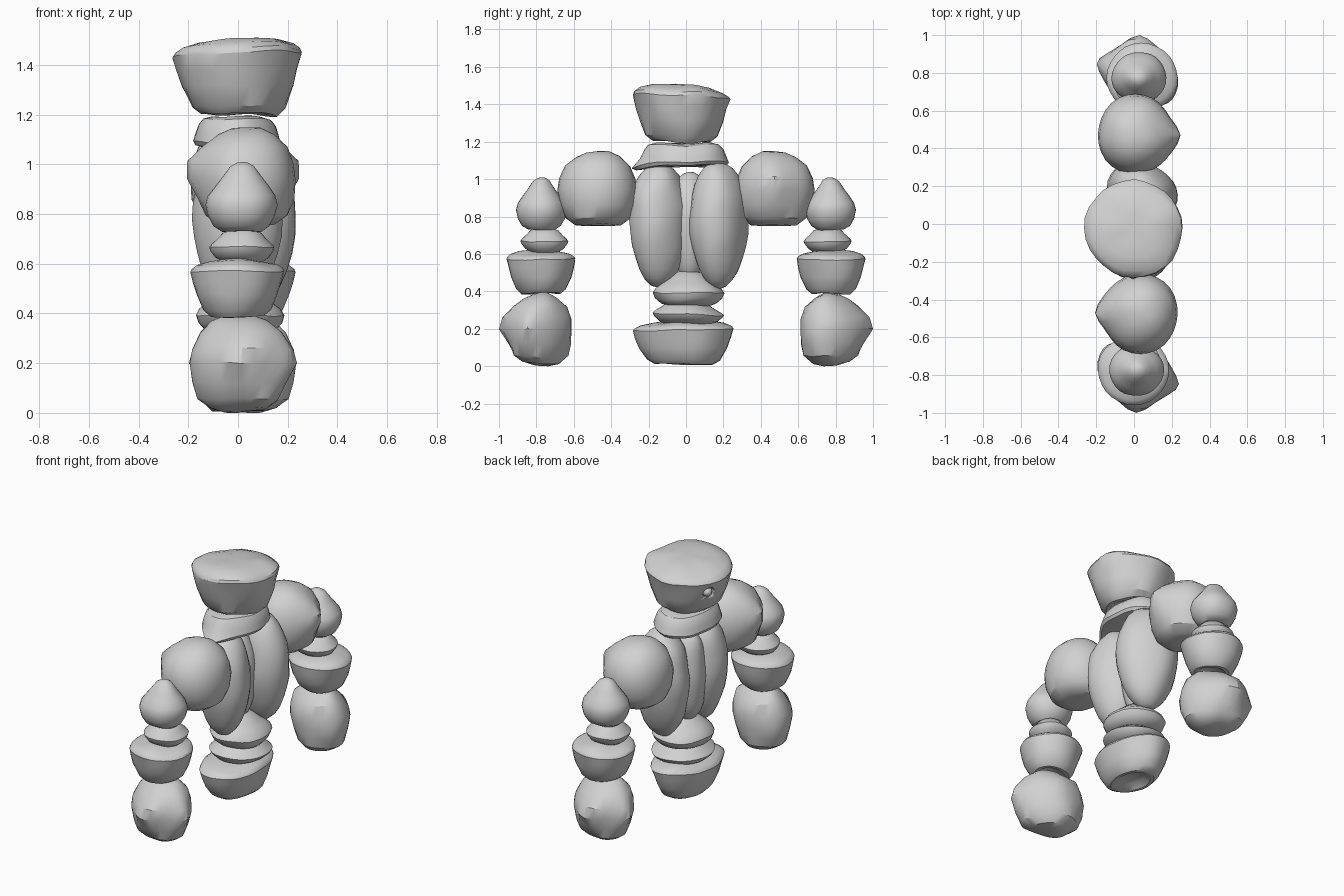
import bpy, bmesh, math
from mathutils import Vector, Matrix, noise

if "Cube" in bpy.data.objects:
    bpy.data.objects.remove(bpy.data.objects["Cube"])

stone_grey = bpy.data.materials.new("stone_grey")
stone_grey.use_nodes = True
COLOUR = (0.64, 0.64, 0.64, 1)
stone_grey.diffuse_color = COLOUR
stone_grey.node_tree.nodes["Principled BSDF"].inputs["Base Color"].default_value = COLOUR

# Stone profiles: (radius, height), both from 0 to 1
BOWL = [(0, .14), (.3, .1), (.48, 0), (.58, 0), (.72, .1), (.86, .36), (.94, .58),
        (1, .77), (.97, .82), (.86, .88), (.6, .94), (.3, .97), (0, .98)]
COLLAR = [(0, .1), (.6, 0), (.94, .06), (1, .2), (.95, .45), (.88, .75),
          (.78, .93), (.6, 1), (0, 1)]
DISC = [(0, 0), (.6, .03), (.82, .17), (.96, .36), (1, .48), (.93, .58),
        (.75, .76), (.6, .93), (.4, 1), (0, 1)]
EGG = [(0, 0), (.55, 0), (.78, .08), (.93, .22), (1, .38), (.93, .51),
       (.75, .65), (.54, .8), (.34, .94), (.15, .99), (0, 1)]
BOULDER = [(0, 0), (.3, 0), (.58, .02), (.82, .11), (.95, .28), (1, .48), (.96, .64),
           (.82, .81), (.56, .93), (.3, .99), (0, 1)]
STEPS = 14
LOBE = [(math.sin(math.pi * i / STEPS) ** .88, (.5 - .5 * math.cos(math.pi * i / STEPS)) ** .88)
        for i in range(STEPS + 1)]


def stone(name, profile, xs, ys, zs, rough=.012, spikes=(), tilt=(0, 0), skew=0, sides=28):
    """Turn a profile into a rough stone that fills the given x, y and z ranges."""
    centre = Vector([(a + b) / 2 for a, b in (xs, ys, zs)])
    half = Vector([(b - a) / 2 for a, b in (xs, ys, zs)])
    bm = bmesh.new()
    rings = []
    for r, t in profile:
        count = sides if r > 0 else 1
        ring = []
        for i in range(count):
            a = math.tau * i / count
            unit = Vector((r * math.cos(a), r * math.sin(a), 2 * t - 1))
            p = Vector([c + h * u for c, h, u in zip(centre, half, unit)])
            p -= Vector((unit.y, unit.x, 0)) * skew
            p.z += t * (tilt[0] * unit.x + tilt[1] * unit.y)
            p += noise.noise_vector(p * 7) * rough
            for way, reach in spikes:
                way = Vector(way).normalized()
                p += way * reach * max(0, unit.normalized().dot(way)) ** 14
            ring.append(bm.verts.new(p))
        rings.append(ring)
    for low, high in zip(rings, rings[1:]):
        for i in range(sides):
            j = (i + 1) % sides
            if len(low) == 1:
                bm.faces.new((low[0], high[j], high[i]))
            elif len(high) == 1:
                bm.faces.new((low[i], low[j], high[0]))
            else:
                bm.faces.new((low[i], low[j], high[j], high[i]))
    mesh = bpy.data.meshes.new(name)
    bm.to_mesh(mesh)
    bm.free()
    mesh.materials.append(stone_grey)
    obj = bpy.data.objects.new(name, mesh)
    bpy.context.collection.objects.link(obj)
    smooth(obj)
    return obj


def smooth(obj):
    bpy.ops.object.select_all(action='DESELECT')
    obj.select_set(True)
    bpy.context.view_layer.objects.active = obj
    bpy.ops.object.shade_smooth_by_angle(angle=math.radians(32))


def ball(name, radius, place):
    bpy.ops.mesh.primitive_uv_sphere_add(segments=16, ring_count=10, radius=radius, location=place)
    obj = bpy.context.object
    obj.name = name
    obj.data.materials.append(stone_grey)
    smooth(obj)
    return obj


# Head with a round eye set in a socket
head = stone("head", BOWL, (-.26, .26), (-.285, .235), (1.2, 1.515), .014, tilt=(.015, -.015))
cutter = ball("socket_cutter", .036, (-.215, .08, 1.36))
cutter.hide_render = True
cut = head.modifiers.new("socket", 'BOOLEAN')
cut.operation = 'DIFFERENCE'
cut.solver = 'EXACT'
cut.object = cutter
bpy.context.view_layer.objects.active = head
bpy.ops.object.modifier_apply(modifier=cut.name)
bpy.data.objects.remove(cutter)
ball("eye", .029, (-.205, .076, 1.36))

# Trunk
stone("neck_collar", COLLAR, (-.18, .17), (-.25, .225), (1.065, 1.19),
      spikes=[((0, -1, -.6), .05)], tilt=(0, .006))
stone("spine", LOBE, (-.14, .1), (-.09, .13), (.45, 1.04))
stone("waist", EGG, (-.17, .19), (-.175, .205), (.32, .51), .01)
stone("hip_disc", DISC, (-.17, .19), (-.18, .205), (.22, .34), .008, tilt=(0, -.015))
stone("foot", BOWL, (-.185, .185), (-.285, .255), (.01, .25), .01, tilt=(0, .008))
stone("front_torso_lobe", LOBE, (-.18, .175), (-.305, .02), (.42, 1.09), skew=.015)
stone("back_torso_lobe", LOBE, (-.135, .23), (.02, .33), (.415, 1.085), skew=.015)

# Arm stones: each is built on the front side, then turned half round for the back
ARM = [
    ("shoulder", BOULDER, (-.165, .235), (-.685, -.26), (.748, 1.148),
     dict(spikes=[((-1, 0, .15), .05)], rough=.008)),
    ("elbow", EGG, (-.13, .16), (-.91, -.64), (.73, 1.01), dict(rough=.008)),
    ("wrist_disc", DISC, (-.115, .15), (-.885, -.625), (.605, .735), dict(rough=.008)),
    ("forearm", BOWL, (-.19, .185), (-.96, -.59), (.39, .625), dict(rough=.01)),
    ("hand", BOULDER, (-.19, .2), (-.955, -.607), (.012, .395),
     dict(rough=.018, spikes=[((1, -.25, .1), .05), ((0, -1, 0), .045)], skew=.016)),
]
half_turn = Matrix.Translation((.02, 0, 0)) @ Matrix.Rotation(math.pi, 4, 'Z') \
    @ Matrix.Translation((-.02, 0, 0))
for name, profile, xs, ys, zs, extra in ARM:
    front = stone("front_" + name, profile, xs, ys, zs, **extra)
    back = front.copy()
    back.data = front.data.copy()
    back.name = "back_" + name
    back.data.transform(half_turn)
    bpy.context.collection.objects.link(back)
